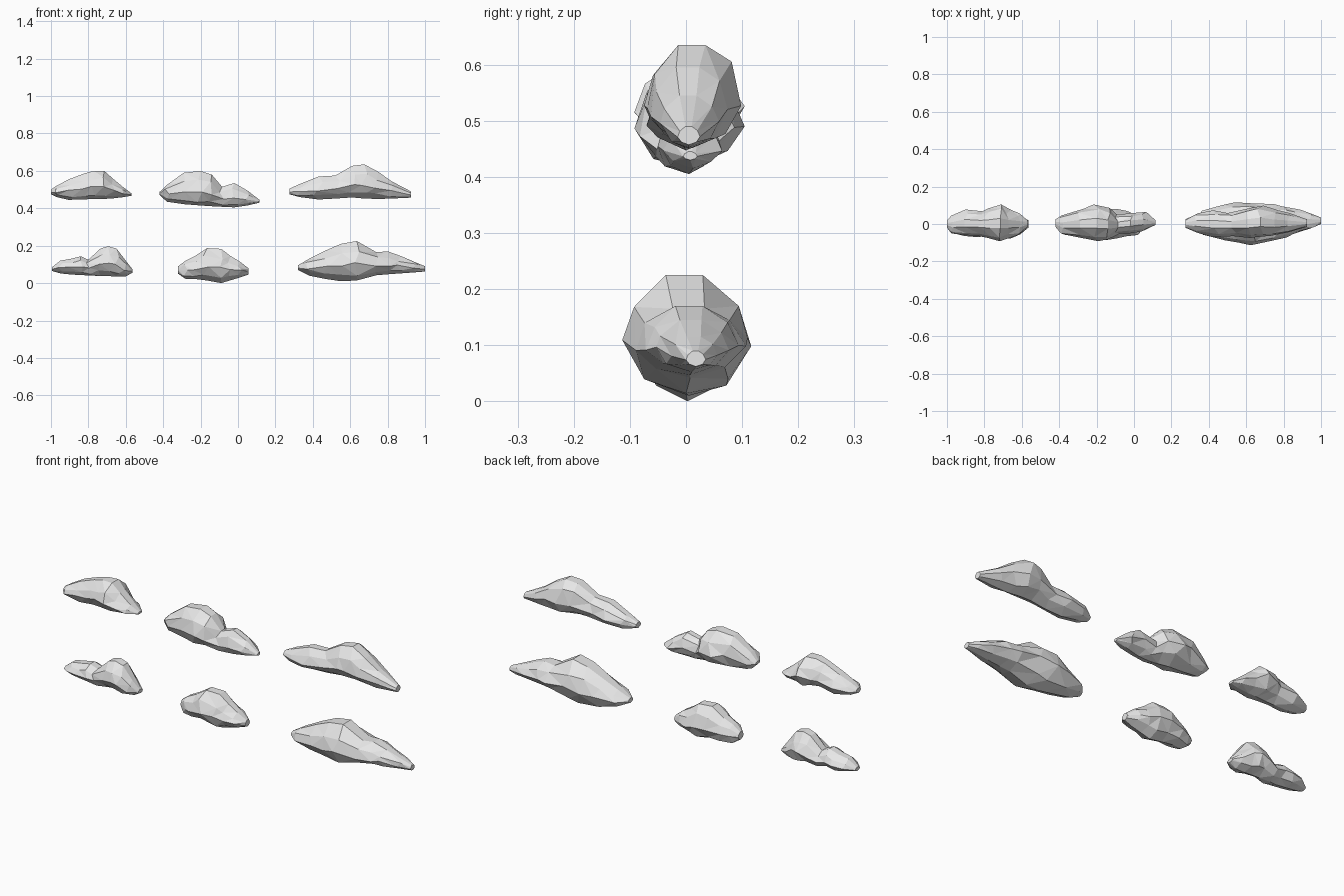
import bpy, bmesh, random
from mathutils import Vector

random.seed(4)

mat = bpy.data.materials.new("pale grey")
mat.diffuse_color = (0.8, 0.8, 0.8, 1)

# Cloud cross-section: (fraction of half width, fraction of height)
SECTION = [(0, 0), (0.68, 0.15), (1, 0.45), (0.76, 0.78), (0.25, 1),
           (-0.3, 1), (-0.8, 0.74), (-1, 0.42), (-0.65, 0.15)]


def cloud(name, stations):
    """Loft a faceted cloud along x; each station is x, bottom, top, y front, y back."""
    bm = bmesh.new()
    rings = []
    last = len(stations) - 1
    for i, (x, zb, zt, y0, y1) in enumerate(stations):
        cy, hw = (y0 + y1) / 2, (y1 - y0) / 2
        ring = []
        for k, (u, v) in enumerate(SECTION):
            dx = dy = dz = 0
            if 0 < i < last and k not in (0, 4, 5):
                gap = min(x - stations[i - 1][0], stations[i + 1][0] - x)
                dx = random.uniform(-0.3, 0.3) * gap
                dy = random.uniform(-0.1, 0.03) * hw * (1 if u > 0 else -1)
                dz = random.uniform(-0.06, 0.06) * (zt - zb)
            ring.append(bm.verts.new((x + dx, cy + u * hw + dy,
                                      zb + v * (zt - zb) + dz)))
        rings.append(ring)
    n = len(SECTION)
    for a, b in zip(rings, rings[1:]):
        for k in range(n):
            bm.faces.new((a[k], a[(k + 1) % n], b[(k + 1) % n], b[k]))
    bm.faces.new(rings[0][::-1])
    bm.faces.new(rings[-1])
    # Irregular facets
    bmesh.ops.triangulate(bm, faces=bm.faces[:], quad_method='SHORT_EDGE')
    bmesh.ops.recalc_face_normals(bm, faces=bm.faces[:])
    me = bpy.data.meshes.new(name)
    bm.to_mesh(me)
    bm.free()
    me.materials.append(mat)
    ob = bpy.data.objects.new(name, me)
    bpy.context.collection.objects.link(ob)


# Upper row
cloud("cloud_upper_left", [
    (-1.00, .475, .50, -.02, .02), (-.97, .46, .52, -.055, .05),
    (-.905, .445, .555, -.065, .078), (-.82, .448, .587, -.065, .07),
    (-.77, .449, .60, -.08, .085), (-.715, .45, .60, -.09, .103),
    (-.67, .453, .56, -.075, .08), (-.61, .46, .51, -.06, .06),
    (-.57, .467, .48, -.015, .02)])
cloud("cloud_upper_middle", [
    (-.42, .472, .487, -.015, .025), (-.38, .435, .525, -.06, .05),
    (-.29, .422, .59, -.075, .08), (-.20, .415, .60, -.09, .103),
    (-.14, .411, .58, -.085, .085), (-.085, .408, .515, -.055, .05),
    (-.02, .405, .535, -.05, .06), (.05, .415, .495, -.04, .065),
    (.115, .43, .445, -.005, .02)])
cloud("cloud_upper_right", [
    (.275, .475, .505, -.02, .025), (.33, .46, .53, -.05, .06),
    (.43, .447, .57, -.075, .075), (.52, .452, .575, -.065, .06),
    (.61, .458, .627, -.08, .09), (.675, .452, .635, -.075, .1),
    (.75, .45, .595, -.07, .08), (.82, .452, .545, -.05, .06),
    (.925, .457, .49, -.015, .025)])

# Lower row
cloud("cloud_lower_left", [
    (-.995, .065, .085, -.02, .02), (-.95, .052, .12, -.055, .055),
    (-.895, .046, .13, -.065, .065), (-.84, .043, .143, -.07, .06),
    (-.80, .041, .125, -.065, .065), (-.735, .038, .185, -.075, .075),
    (-.695, .037, .197, -.08, .08), (-.65, .036, .185, -.075, .07),
    (-.60, .036, .12, -.055, .05), (-.565, .055, .075, -.02, .02)])
cloud("cloud_lower_middle", [
    (-.32, .05, .09, -.02, .025), (-.28, .022, .12, -.055, .05),
    (-.23, .022, .145, -.07, .07), (-.165, .014, .187, -.085, .08),
    (-.09, 0, .183, -.08, .085), (-.04, .015, .145, -.07, .07),
    (.01, .03, .115, -.06, .055), (.055, .045, .08, -.02, .02)])
cloud("cloud_lower_right", [
    (.32, .07, .095, -.02, .02), (.38, .04, .13, -.06, .07),
    (.47, .022, .175, -.085, .1), (.55, .01, .21, -.11, .12),
    (.635, .014, .225, -.12, .12), (.74, .042, .165, -.095, .11),
    (.80, .047, .17, -.08, .095), (.87, .052, .145, -.06, .08),
    (.94, .057, .115, -.03, .06), (1.0, .062, .09, 0, .035)])
